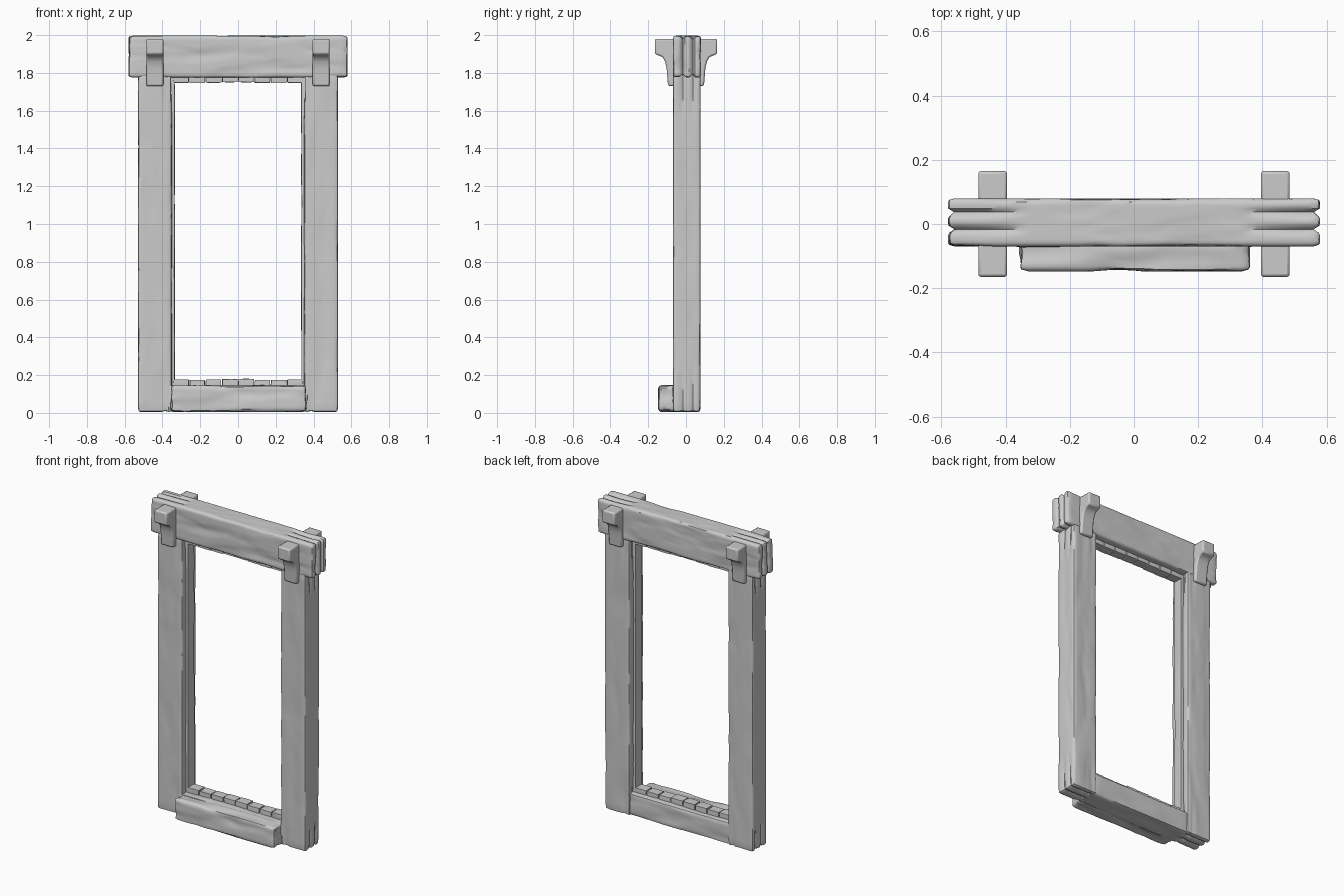
import bpy, bmesh, math
from mathutils import Vector, noise

if "Cube" in bpy.data.objects:
    bpy.data.objects.remove(bpy.data.objects["Cube"], do_unlink=True)

wood = bpy.data.materials.new("pale_grey_wood")
wood.use_nodes = True
GREY = (0.6, 0.6, 0.6, 1)
wood.diffuse_color = GREY
wood.node_tree.nodes["Principled BSDF"].inputs["Base Color"].default_value = GREY


def finish(name, bm, angle=40):
    bmesh.ops.recalc_face_normals(bm, faces=bm.faces)
    mesh = bpy.data.meshes.new(name)
    bm.to_mesh(mesh)
    bm.free()
    mesh.materials.append(wood)
    ob = bpy.data.objects.new(name, mesh)
    bpy.context.collection.objects.link(ob)
    bpy.ops.object.select_all(action="DESELECT")
    ob.select_set(True)
    bpy.context.view_layer.objects.active = ob
    bpy.ops.object.shade_smooth_by_angle(angle=math.radians(angle))
    return ob


def hewn(name, lo, hi, grain, rough=0.006, corner=0.014, cell=0.014, splits=(), seed=0):
    """Hand-hewn timber: rounded, finely cut box with long noise and split ends."""
    lo, hi = Vector(lo), Vector(hi)
    size, mid = hi - lo, (lo + hi) / 2
    bm = bmesh.new()
    bmesh.ops.create_cube(bm, size=1)
    for v in bm.verts:
        v.co = Vector(a * b for a, b in zip(v.co, size)) + mid
    # slice evenly along each axis, more coarsely along the grain
    for axis in range(3):
        step = cell * 2 if axis == grain else cell
        count = max(2, round(size[axis] / step))
        normal = Vector(float(axis == k) for k in range(3))
        for i in range(1, count):
            point = lo + normal * size[axis] * i / count
            bmesh.ops.bisect_plane(bm, geom=bm.verts[:] + bm.edges[:] + bm.faces[:],
                                   plane_co=point, plane_no=normal)
    stretch = Vector((14, 14, 14))
    stretch[grain] = 4
    half = size / 2
    for v in bm.verts:
        p = v.co - mid
        # round the corners by projecting onto a rounded box
        core = Vector(max(-(h - corner), min(h - corner, c)) for c, h in zip(p, half))
        out = p - core
        if out.length > 0:
            out.normalize()
            p = core + out * corner
        q = Vector(a * b for a, b in zip(v.co, stretch)) + Vector((seed * 7.3, seed, 0))
        dent = rough * max(0, noise.noise(q) + 0.25 * noise.noise(q * 3) + 0.1)
        # drying splits, open at the ends and closing toward the middle
        near_end = max(0, 1 - (half[grain] - abs(p[grain])) / 0.24)
        for axis, place, depth in splits:
            gap = math.exp(-((v.co[axis] - place) / 0.008) ** 2)
            dent += depth * gap * near_end ** 0.5
        v.co = mid + p - out * dent
    return finish(name, bm)


def bracket(name, x, side):
    """Corbel with a square head and a curved underside."""
    profile = [(0.05, 1.98), (0.165, 1.98), (0.165, 1.90), (0.138, 1.89)]
    profile += [(0.138 - 0.038 * math.sin(t * math.pi / 8),
                 1.79 + 0.1 * math.cos(t * math.pi / 8)) for t in range(1, 5)]
    profile += [(0.095, 1.73), (0.05, 1.73)]
    bm = bmesh.new()
    face = bm.faces.new([bm.verts.new((x - 0.045, side * y, z)) for y, z in profile])
    grown = bmesh.ops.extrude_face_region(bm, geom=[face])["geom"]
    bmesh.ops.translate(bm, vec=(0.09, 0, 0),
                        verts=[g for g in grown if isinstance(g, bmesh.types.BMVert)])
    ob = finish(name, bm)
    bevel = ob.modifiers.new("worn_edges", "BEVEL")
    bevel.width, bevel.segments = 0.009, 2
    bevel.limit_method, bevel.angle_limit = "ANGLE", math.radians(35)


# posts, inner stops and brackets on both sides
for label, s in (("left", 1), ("right", -1)):
    def span(a, b):
        return sorted((s * a, s * b))
    a, b = span(0.35, 0.53)
    hewn(label + "_post", (a, -0.07, 0.005), (b, 0.078, 1.80), 2, seed=s + 3,
         splits=((1, -0.02, 0.012), (1, 0.035, 0.012), (0, s * 0.385, 0.008)))
    a, b = span(0.334, 0.37)
    hewn(label + "_inner_stop", (a, -0.03, 0.10), (b, 0.035, 1.79), 2,
         rough=0.005, corner=0.005, seed=s + 6)
    for where, side in (("front", -1), ("back", 1)):
        bracket(f"{label}_{where}_bracket", s * 0.44, side)

# lintel beam with split ends
hewn("top_beam", (-0.58, -0.07, 1.775), (0.58, 0.08, 1.997), 0, rough=0.009, corner=0.016,
     cell=0.011, splits=((1, -0.017, 0.022), (1, 0.035, 0.022)), seed=9)

# sill between the posts and the step in front
hewn("sill", (-0.37, -0.075, 0.005), (0.37, 0.07, 0.148), 0, rough=0.008, seed=11)
hewn("front_step", (-0.358, -0.148, 0.005), (0.362, -0.05, 0.147), 0, rough=0.014,
     corner=0.02, seed=12)

# chipped stops above the sill and below the beam, made of short blocks
BLOCKS = 8
for i in range(BLOCKS):
    width = 0.69 / BLOCKS
    x0 = -0.345 + i * width
    wear = 0.006 * noise.noise(Vector((i * 1.7, 0.4, 0)))
    for name, z0, z1 in (("threshold_stop", 0.12, 0.178 + wear), ("head_stop", 1.747 + wear, 1.80)):
        hewn(f"{name}_{i + 1}", (x0 + 0.001, -0.03, z0), (x0 + width - 0.001, 0.035, z1), 0,
             rough=0.005, corner=0.004, seed=20 + i)
